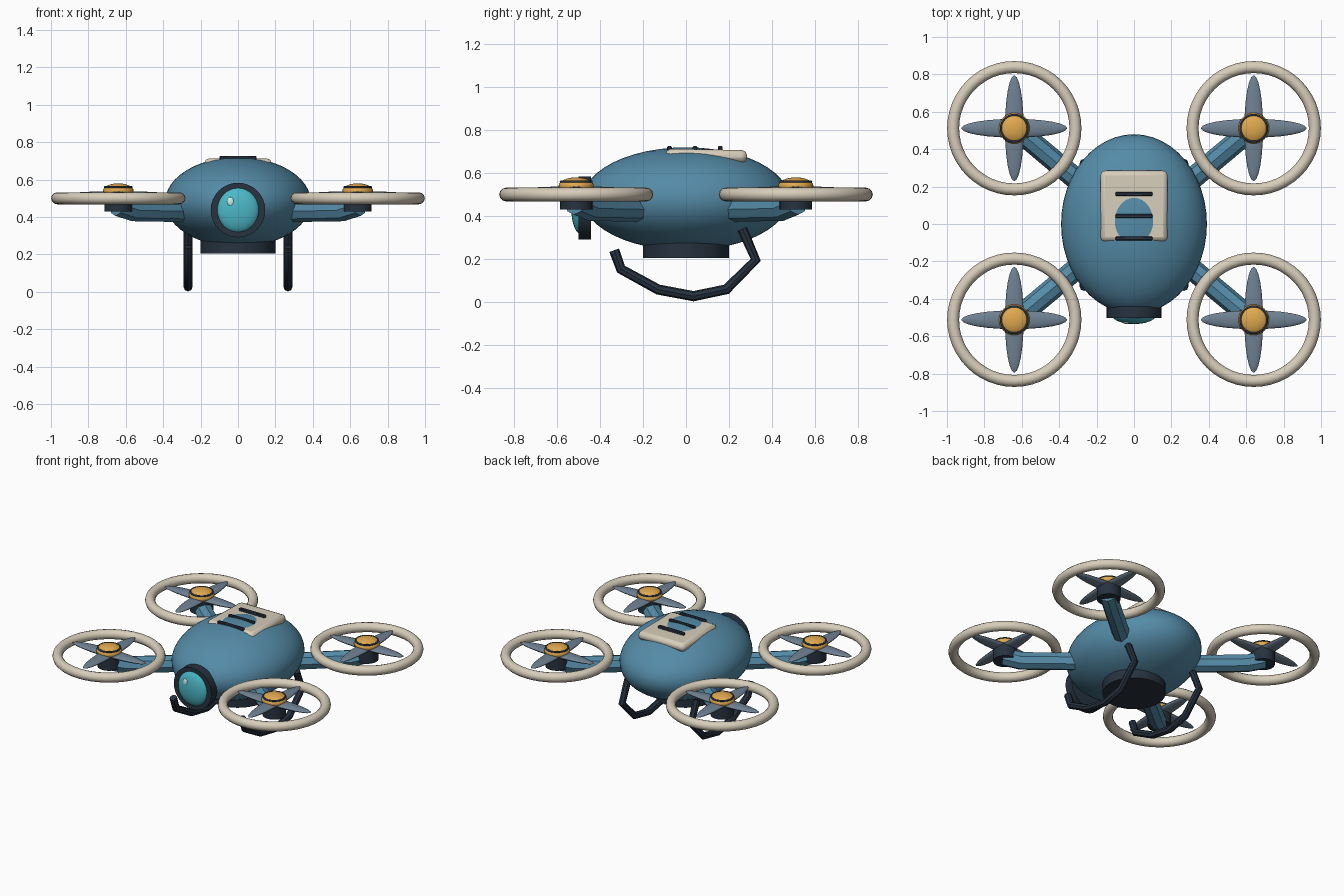
import bpy
from math import pi, radians

if "Cube" in bpy.data.objects:
    bpy.data.objects.remove(bpy.data.objects["Cube"])


def material(name, r, g, b):
    m = bpy.data.materials.new(name)
    m.diffuse_color = (r, g, b, 1)
    m.use_nodes = True
    m.node_tree.nodes["Principled BSDF"].inputs["Base Color"].default_value = m.diffuse_color
    return m


BLUE = material("blue_shell", 0.09, 0.26, 0.39)
DARK = material("dark_rubber", 0.02, 0.032, 0.05)
CREAM = material("cream_trim", 0.68, 0.61, 0.49)
SLATE = material("slate_blade", 0.16, 0.22, 0.29)
ORANGE = material("orange_hub", 0.75, 0.40, 0.08)
TEAL = material("teal_lens", 0.07, 0.48, 0.57)
PALE = material("pale_glint", 0.6, 0.85, 0.85)


def finish(name, mat, angle=35):
    o = bpy.context.object
    o.name = name
    o.data.materials.append(mat)
    bpy.ops.object.transform_apply(location=False, rotation=False, scale=True)
    bpy.ops.object.shade_smooth_by_angle(angle=radians(angle))
    return o


def ball(name, loc, size, mat, seg=32, rings=16):
    bpy.ops.mesh.primitive_uv_sphere_add(segments=seg, ring_count=rings, location=loc)
    bpy.context.object.scale = size
    return finish(name, mat)


def cyl(name, loc, r, depth, mat, rot=(0, 0, 0)):
    bpy.ops.mesh.primitive_cylinder_add(vertices=32, radius=r, depth=depth, location=loc, rotation=rot)
    return finish(name, mat)


def ring(name, loc, r, minor, mat, seg=48):
    bpy.ops.mesh.primitive_torus_add(location=loc, major_radius=r, minor_radius=minor,
                                     major_segments=seg, minor_segments=12)
    return finish(name, mat, 60)


def box(name, loc, size, mat, bevel, seg, rot=(0, 0, 0)):
    bpy.ops.mesh.primitive_cube_add(size=1, location=loc, rotation=rot)
    bpy.context.object.scale = size
    o = finish(name, mat)
    b = o.modifiers.new("bevel", "BEVEL")
    b.width, b.segments = bevel, seg
    return o


def tube(name, pts, r, mat):
    c = bpy.data.curves.new(name, "CURVE")
    c.dimensions = "3D"
    c.bevel_depth, c.bevel_resolution, c.use_fill_caps = r, 2, True
    s = c.splines.new("POLY")
    s.points.add(len(pts) - 1)
    for p, co in zip(s.points, pts):
        p.co = (*co, 1)
    o = bpy.data.objects.new(name, c)
    bpy.context.collection.objects.link(o)
    bpy.ops.object.select_all(action="DESELECT")
    o.select_set(True)
    bpy.context.view_layer.objects.active = o
    bpy.ops.object.convert(target="MESH")
    return finish(name, mat, 40)


# Egg-shaped hull and round belly pod
ball("body", (0, 0, 0.48), (0.39, 0.48, 0.24), BLUE, 48, 24)
cyl("belly_pod", (0, 0, 0.255), 0.2, 0.10, DARK)

# Front camera eye
cyl("lens_housing", (0, -0.472, 0.437), 0.146, 0.06, DARK, (pi / 2, 0, 0))
ball("lens", (0, -0.49, 0.437), (0.115, 0.045, 0.122), TEAL)
ball("lens_glint", (-0.04, -0.527, 0.482), (0.018, 0.008, 0.024), PALE, 16, 8)

# Top panel sunk into the hull, with three vent bars
box("top_panel", (0, 0.095, 0.68), (0.36, 0.38, 0.06), CREAM, 0.025, 2, (radians(-1), 0, 0))
for i, y in enumerate((-0.077, 0.042, 0.16)):
    box(f"vent_bar_{i}", (0, y, 0.716), (0.2, 0.022, 0.022), DARK, 0.005, 1)

# Four rotor assemblies
for sx in (-1, 1):
    for sy in (-1, 1):
        tag = ("front" if sy < 0 else "rear") + ("_left" if sx < 0 else "_right")
        x, y = 0.64 * sx, 0.512 * sy
        tube("arm_" + tag, [(0.25 * sx, 0.19 * sy, 0.43), (0.56 * sx, 0.45 * sy, 0.435),
                            (0.645 * sx, 0.515 * sy, 0.462)], 0.058, BLUE)
        cyl("motor_" + tag, (x, y, 0.48), 0.075, 0.10, DARK)
        ring("guard_ring_" + tag, (x, y, 0.5), 0.327, 0.032, CREAM)
        ball("blade_x_" + tag, (x, y, 0.52), (0.283, 0.05, 0.018), SLATE, 24, 12)
        ball("blade_y_" + tag, (x, y, 0.52), (0.05, 0.283, 0.018), SLATE, 24, 12)
        ball("hub_" + tag, (x, y, 0.54), (0.082, 0.082, 0.04), ORANGE)
        ring("hub_band_" + tag, (x, y, 0.559), 0.071, 0.006, DARK, 32)

# Curved landing skids
path = [(-0.335, 0.24), (-0.303, 0.152), (-0.13, 0.057), (0.035, 0.026),
        (0.188, 0.058), (0.325, 0.195), (0.262, 0.34)]
for sx, side in ((-1, "left"), (1, "right")):
    tube("landing_skid_" + side, [(0.267 * sx, y, z) for y, z in path], 0.024, DARK)
